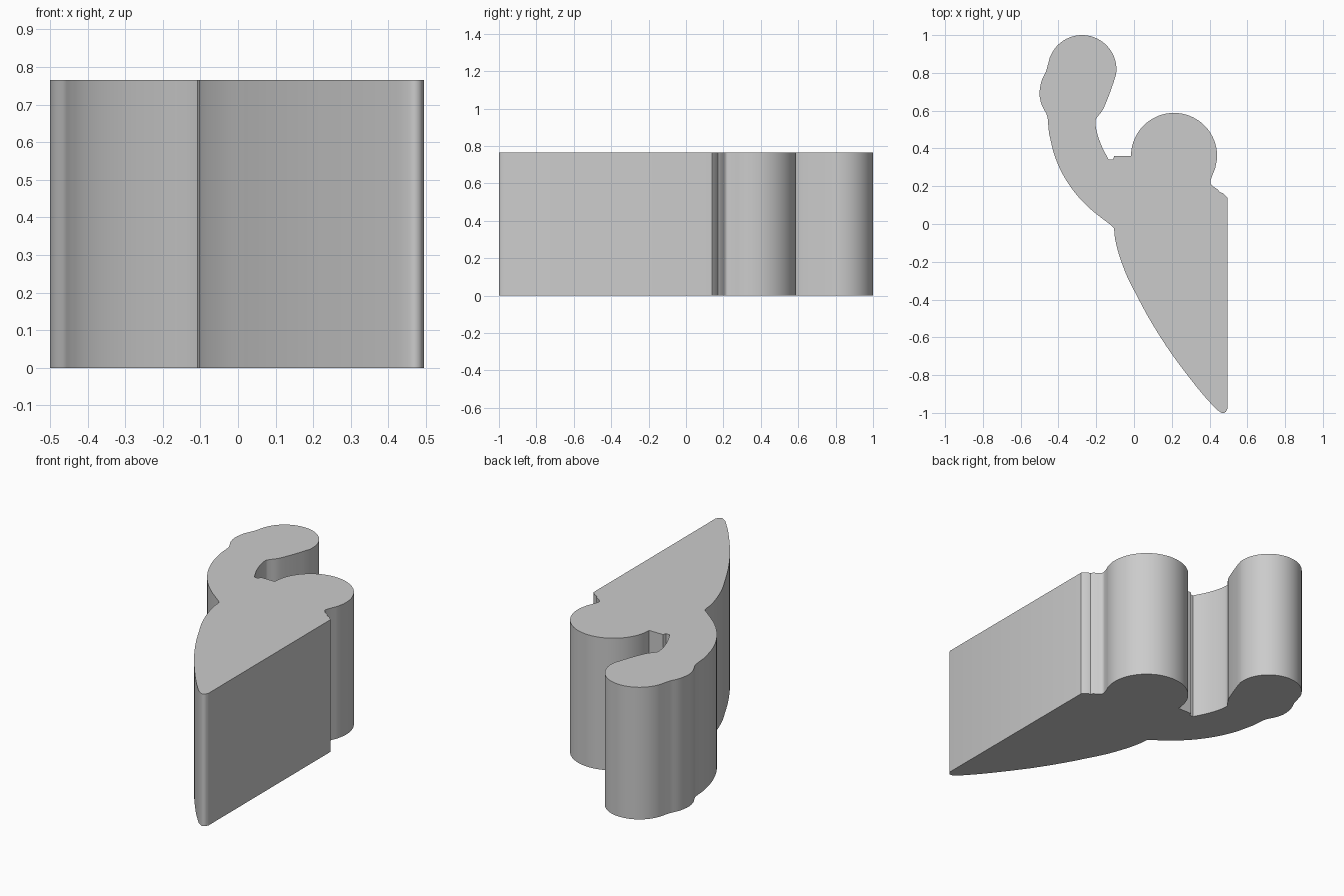
import bpy, bmesh, math
from mathutils import Vector

if "Cube" in bpy.data.objects:
    bpy.data.objects.remove(bpy.data.objects["Cube"], do_unlink=True)

HEIGHT = 0.765


def arc(cx, cy, r, start, end, steps):
    """Points on a circle between two angles in degrees."""
    angles = [math.radians(start + (end - start) * i / steps) for i in range(steps + 1)]
    return [Vector((cx + r * math.cos(a), cy + r * math.sin(a))) for a in angles]


def smooth(points, steps=4):
    """Catmull-Rom curve through the given points."""
    p = [Vector(q) for q in points]
    p = [p[0] * 2 - p[1]] + p + [p[-1] * 2 - p[-2]]
    out = []
    for a, b, c, d in zip(p, p[1:], p[2:], p[3:]):
        for i in range(steps):
            t = i / steps
            out.append(0.5 * (2 * b + (c - a) * t + (2 * a - 5 * b + 4 * c - d) * t ** 2
                              + (3 * b - a - 3 * c + d) * t ** 3))
    return out + [p[-2]]


# Straight side with rounded tip and small notch
outline = smooth([(0.435, -0.98), (0.465, -1), (0.485, -0.995), (0.495, -0.975)])
outline += [Vector(q) for q in [(0.495, 0.14), (0.47, 0.163), (0.452, 0.17), (0.445, 0.182)]]
# Neck into the large round lobe
outline += smooth([(0.42, 0.198), (0.404, 0.217), (0.41, 0.245), (0.43, 0.295)])
outline += arc(0.212, 0.36, 0.228, -5, 180, 40)
# Stepped ledge at the bottom of the gap
outline += [Vector(q) for q in [(-0.104, 0.36), (-0.112, 0.342)]]
# Inner side of the hook
outline += smooth([(-0.135, 0.342), (-0.17, 0.41), (-0.195, 0.48), (-0.205, 0.54),
                   (-0.195, 0.565), (-0.165, 0.605), (-0.135, 0.675), (-0.108, 0.75)])
# Rounded hook end
outline += arc(-0.275, 0.818, 0.182, -8, 160, 36)
outline += smooth([(-0.465, 0.81), (-0.49, 0.755), (-0.5, 0.69), (-0.49, 0.635),
                   (-0.465, 0.585), (-0.457, 0.56)])
# Outer side of the hook, then the long curved back
outline += smooth([(-0.45, 0.48), (-0.42, 0.36), (-0.37, 0.25), (-0.3, 0.15),
                   (-0.22, 0.07), (-0.12, -0.008), (-0.106, -0.03), (-0.1, -0.08),
                   (-0.08, -0.16), (-0.04, -0.27), (0.01, -0.37), (0.08, -0.5),
                   (0.17, -0.645), (0.26, -0.77), (0.35, -0.885), (0.42, -0.965)])

# Extrude the outline upward
bm = bmesh.new()
base = bm.faces.new([bm.verts.new((p.x, p.y, 0)) for p in outline])
result = bmesh.ops.extrude_face_region(bm, geom=[base], use_keep_orig=True)
top_verts = [g for g in result["geom"] if isinstance(g, bmesh.types.BMVert)]
bmesh.ops.translate(bm, verts=top_verts, vec=(0, 0, HEIGHT))
bmesh.ops.recalc_face_normals(bm, faces=bm.faces)
mesh = bpy.data.meshes.new("hooked_profile")
bm.to_mesh(mesh)
bm.free()
body = bpy.data.objects.new("hooked_profile", mesh)
bpy.context.collection.objects.link(body)

# Plain grey material
grey = bpy.data.materials.new("light_grey")
grey.use_nodes = True
colour = (0.6, 0.6, 0.6, 1)
grey.diffuse_color = colour
grey.node_tree.nodes["Principled BSDF"].inputs["Base Color"].default_value = colour
mesh.materials.append(grey)

bpy.ops.object.select_all(action="DESELECT")
body.select_set(True)
bpy.context.view_layer.objects.active = body
bpy.ops.object.shade_smooth_by_angle(angle=math.radians(30))
